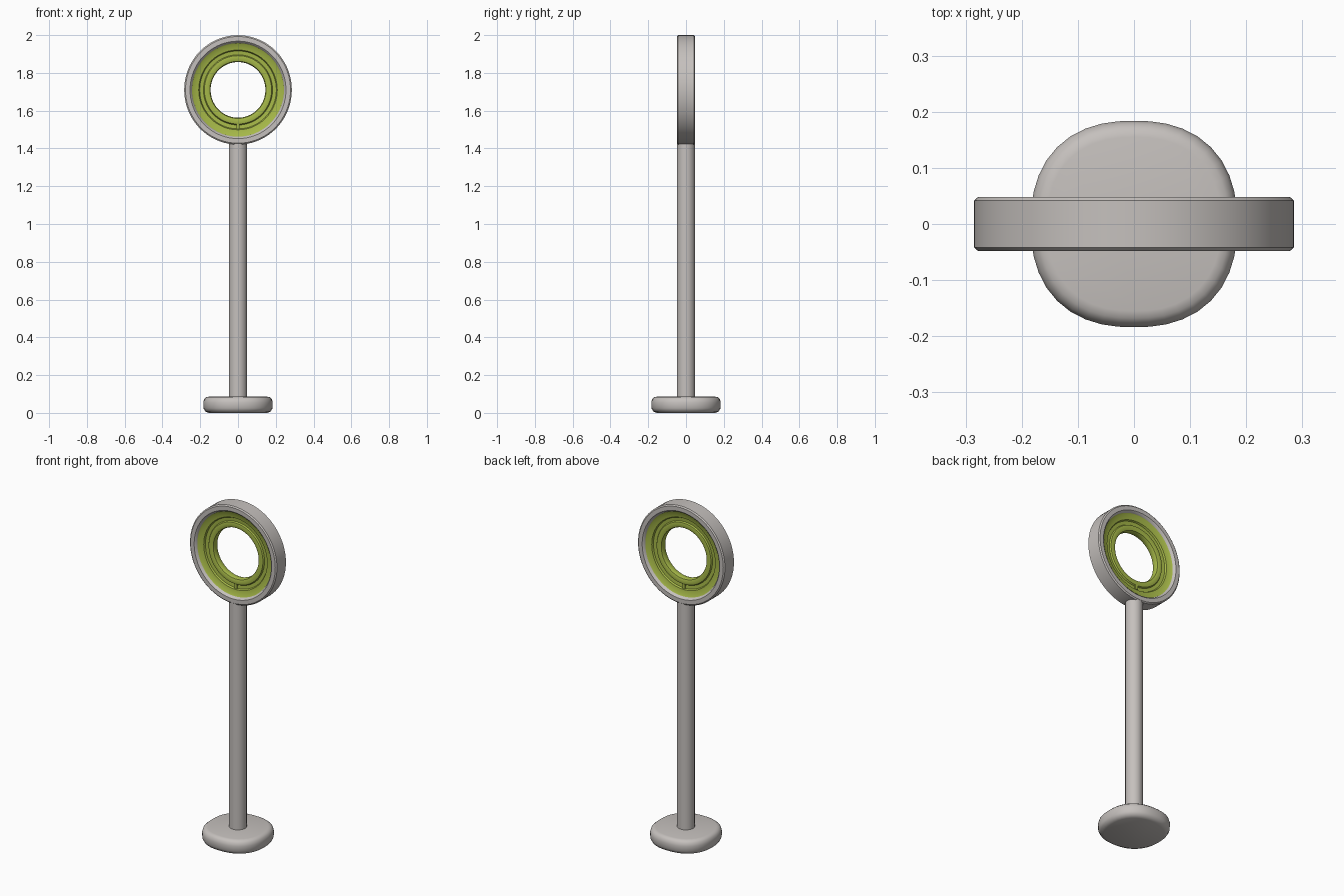
import bpy, bmesh, math

if "Cube" in bpy.data.objects:
    bpy.data.objects.remove(bpy.data.objects["Cube"])


def material(name, rgb):
    m = bpy.data.materials.new(name)
    m.diffuse_color = (*rgb, 1)
    m.use_nodes = True
    m.node_tree.nodes["Principled BSDF"].inputs["Base Color"].default_value = m.diffuse_color
    return m


GREY = material("warm grey", (0.56, 0.53, 0.51))
GREEN = material("lime green", (0.38, 0.48, 0.065))


def sweep(name, rings, mat, closed=False, angle=40):
    """Skin a list of equal-length point loops; cap the ends unless closed."""
    bm = bmesh.new()
    loops = [[bm.verts.new(p) for p in ring] for ring in rings]
    n = len(loops[0])
    for i in range(len(loops) if closed else len(loops) - 1):
        a, b = loops[i], loops[(i + 1) % len(loops)]
        for k in range(n):
            bm.faces.new((a[k], a[(k + 1) % n], b[(k + 1) % n], b[k]))
    if not closed:
        bm.faces.new(loops[0])
        bm.faces.new(loops[-1])
    bmesh.ops.recalc_face_normals(bm, faces=bm.faces)
    me = bpy.data.meshes.new(name)
    bm.to_mesh(me)
    bm.free()
    me.materials.append(mat)
    ob = bpy.data.objects.new(name, me)
    bpy.context.collection.objects.link(ob)
    bpy.ops.object.select_all(action='DESELECT')
    bpy.context.view_layer.objects.active = ob
    ob.select_set(True)
    bpy.ops.object.shade_smooth_by_angle(angle=math.radians(angle))
    return ob


def angles(n, offset=0.0):
    return [2 * math.pi * (k + offset) / n for k in range(n)]


def hoop(r, y):
    """Upright circle around the centre of the head."""
    return [(r * math.cos(a), y, 1.71 + 1.016 * r * math.sin(a)) for a in angles(72)]


def pad(r, z, power=2.35):
    """Horizontal rounded-square outline."""
    pts = []
    for a in angles(40):
        c, s = math.cos(a), math.sin(a)
        k = r / (abs(c) ** power + abs(s) ** power) ** (1 / power)
        pts.append((k * c, k * s, z))
    return pts


def mirrored(profile):
    """Half profile of (radius, depth) mirrored front to back."""
    return profile + [(r, -y) for r, y in reversed(profile)]


# Base: soft-edged pad
base = [(0.155, 0.0), (0.174, 0.008), (0.183, 0.025), (0.184, 0.055),
        (0.179, 0.073), (0.168, 0.083), (0.155, 0.086)]
sweep("base", [pad(r, z) for r, z in base], GREY, angle=50)

# Post: slim column with softened corners
post = [[(0.049 * math.cos(a), 0.049 * math.sin(a), z) for a in angles(12, 0.5)]
        for z in (0.08, 1.432)]
sweep("post", post, GREY)

# Head rim: outer band with small rounded edges
rim = mirrored([(0.238, 0.02), (0.247, 0.042), (0.254, 0.048), (0.278, 0.048), (0.285, 0.042)])
sweep("head_rim", [hoop(r, y) for r, y in rim], GREY, closed=True)

# Head insert: stepped, dished ring, the same on both sides
insert = mirrored([(0.244, 0.0), (0.247, 0.036), (0.238, 0.029), (0.208, 0.024),
                   (0.203, 0.015), (0.183, 0.013), (0.178, 0.021), (0.163, 0.024),
                   (0.149, 0.019), (0.145, 0.01)])
# drop the doubled loop on the mirror plane
sweep("head_insert", [hoop(r, y) for r, y in insert[:-1]], GREEN, closed=True)

# Small tabs at the bottom of the insert groove
for side, name in ((-1, "front_tab"), (1, "back_tab")):
    tab = [[(x, side * y, z) for x, y in ((-0.008, 0.01), (0.008, 0.01), (0.008, 0.023), (-0.008, 0.023))]
           for z in (1.502, 1.53)]
    sweep(name, tab, GREEN)
